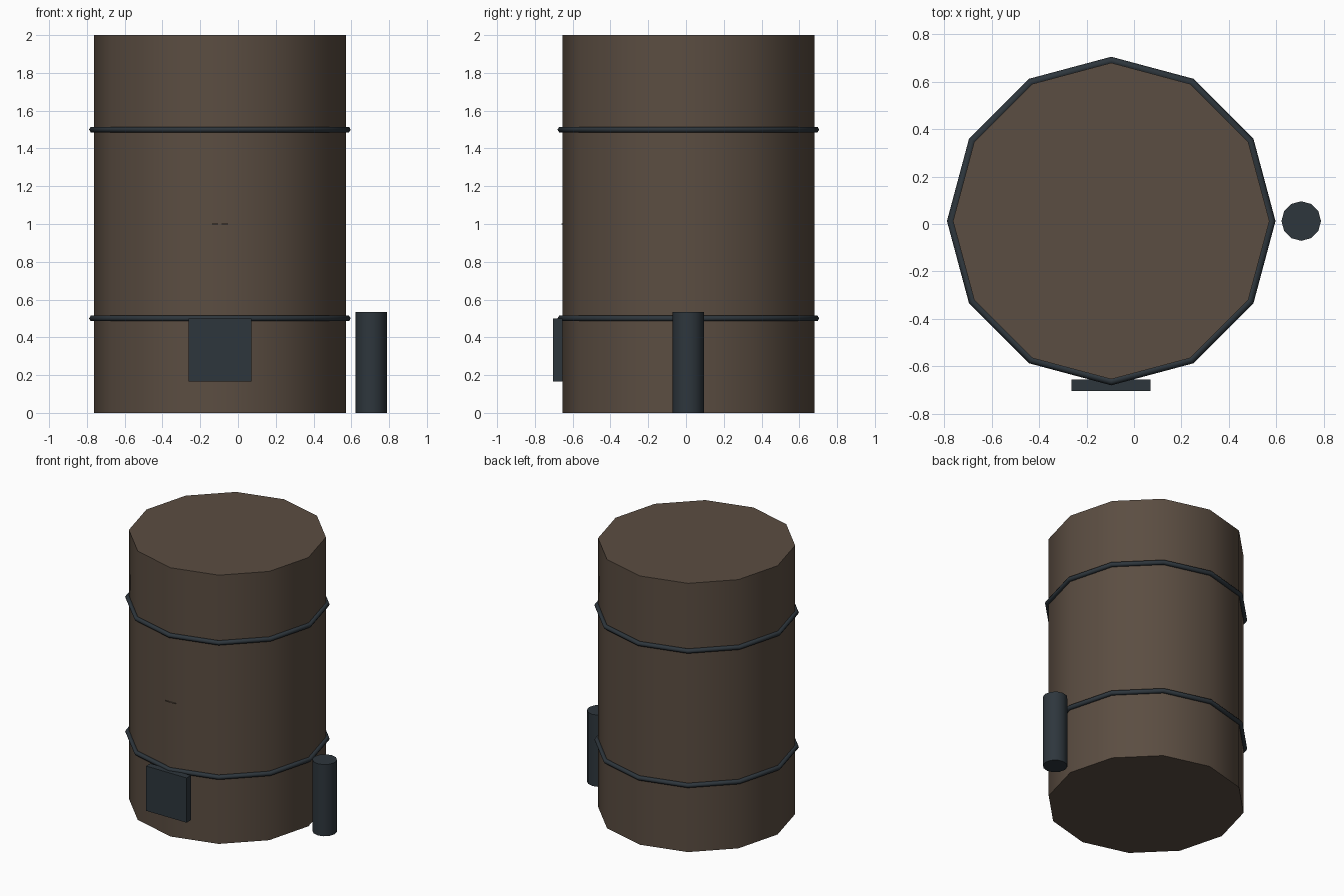
import bpy, math

cube = bpy.data.objects.get("Cube")
if cube:
    bpy.data.objects.remove(cube, do_unlink=True)

CX, CY = -0.096, 0.0125      # barrel axis
RADIUS, SIDES = 0.667, 12


def material(name, color):
    m = bpy.data.materials.new(name)
    m.use_nodes = True
    m.diffuse_color = color
    m.node_tree.nodes["Principled BSDF"].inputs["Base Color"].default_value = color
    return m


brown = material("weathered brown", (0.105, 0.075, 0.054, 1))
iron = material("dark iron", (0.027, 0.037, 0.046, 1))


def finish(name, mat, angle=None):
    ob = bpy.context.object
    ob.name = name
    ob.data.materials.append(mat)
    if angle:
        bpy.ops.object.shade_smooth_by_angle(angle=math.radians(angle))
    return ob


def cylinder(name, x, y, radius, height, mat):
    bpy.ops.mesh.primitive_cylinder_add(vertices=SIDES, radius=radius, depth=height,
                                        location=(x, y, height / 2))
    return finish(name, mat, 40)


def box(name, center, size, mat):
    bpy.ops.mesh.primitive_cube_add(size=1, location=center)
    bpy.context.object.scale = size
    bpy.ops.object.transform_apply(location=False, rotation=False, scale=True)
    return finish(name, mat)


# Tank body and the standing pipe beside it
cylinder("tank_body", CX, CY, RADIUS, 2.0, brown)
cylinder("side_pipe", 0.705, CY, 0.0833, 0.533, iron)

# Hoops around the body
for name, z in (("lower_hoop", 0.5), ("upper_hoop", 1.5)):
    bpy.ops.mesh.primitive_torus_add(major_segments=SIDES, minor_segments=6,
                                     major_radius=0.676, minor_radius=0.0165,
                                     location=(CX, CY, z))
    finish(name, iron, 80)

# Front hatch and the thin mark above it
box("front_hatch", (CX, -0.68, 0.333), (0.333, 0.05, 0.333), iron)
box("front_mark", (CX, -0.656, 1.0), (0.085, 0.008, 0.004), brown)
